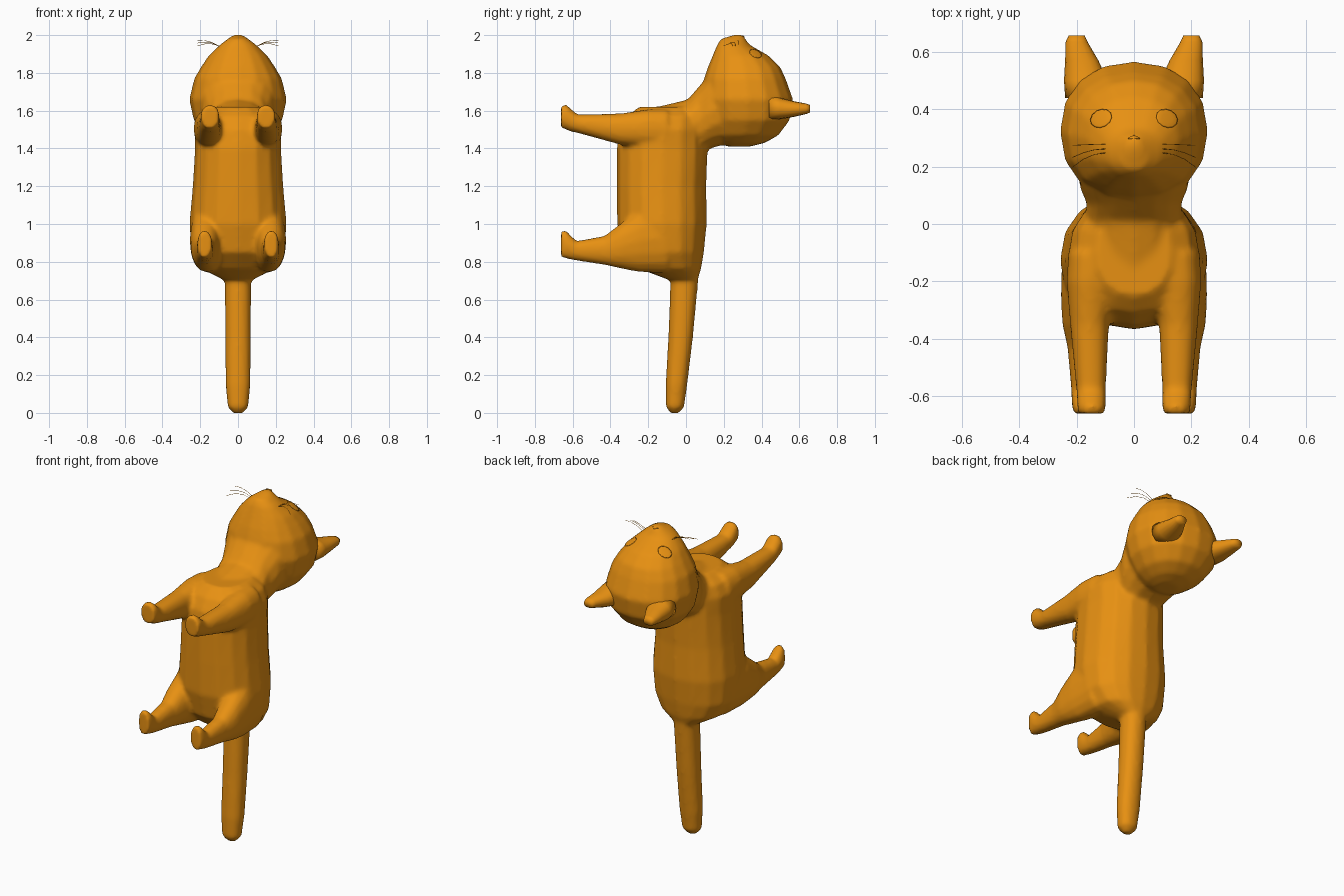
import bpy, bmesh, math
from mathutils import Vector
from mathutils.bvhtree import BVHTree

cube = bpy.data.objects.get("Cube")
if cube:
    bpy.data.objects.remove(cube)

# Single fur colour
fur = bpy.data.materials.new("orange_fur")
fur.use_nodes = True
fur.diffuse_color = (0.8, 0.28, 0.006, 1)
fur.node_tree.nodes["Principled BSDF"].inputs["Base Color"].default_value = fur.diffuse_color


def loft(bm, axis, rings, side=1, sides=16, power=0.9):
    """Rings are (position, x centre, x half width, low, high) along y or z."""
    loops = []
    for t, xc, hx, lo, hi in rings:
        loop = []
        for i in range(sides):
            a = math.tau * i / sides
            c, s = math.cos(a), math.sin(a)
            x = side * (xc + hx * math.copysign(abs(c) ** power, c))
            v = (lo + hi) / 2 + (hi - lo) / 2 * math.copysign(abs(s) ** power, s)
            loop.append(bm.verts.new((x, v, t) if axis == "z" else (x, t, v)))
        loops.append(loop)
    faces = [bm.faces.new(loops[0]), bm.faces.new(loops[-1])]
    for a, b in zip(loops, loops[1:]):
        for i in range(sides):
            j = (i + 1) % sides
            faces.append(bm.faces.new((a[i], a[j], b[j], b[i])))
    bmesh.ops.recalc_face_normals(bm, faces=faces)


def finish(name, bm):
    mesh = bpy.data.meshes.new(name)
    bm.to_mesh(mesh)
    bm.free()
    mesh.materials.append(fur)
    obj = bpy.data.objects.new(name, mesh)
    bpy.context.collection.objects.link(obj)
    mesh.shade_smooth()
    return obj


def select(obj):
    bpy.ops.object.select_all(action="DESELECT")
    obj.select_set(True)
    bpy.context.view_layer.objects.active = obj


bm = bmesh.new()
# Torso
loft(bm, "z", [(.7, 0, .07, -.08, .06), (.76, 0, .19, -.24, .08), (.85, 0, .245, -.33, .095),
               (1, 0, .258, -.365, .11), (1.2, 0, .24, -.367, .107), (1.4, 0, .228, -.367, .115),
               (1.5, 0, .23, -.35, .11), (1.57, 0, .2, -.31, .1), (1.62, 0, .13, -.25, .06)])
# Neck
loft(bm, "y", [(-.2, 0, .12, 1.3, 1.61), (-.05, 0, .17, 1.3, 1.645), (.01, 0, .175, 1.33, 1.66),
               (.07, 0, .165, 1.37, 1.73), (.13, 0, .19, 1.4, 1.8), (.24, 0, .2, 1.43, 1.85)])
# Head, with the muzzle on top
loft(bm, "z", [(1.41, 0, .06, .22, .34), (1.43, 0, .12, .17, .42), (1.47, 0, .18, .13, .49),
               (1.55, 0, .235, .1, .55), (1.66, 0, .259, .08, .567), (1.77, 0, .232, .095, .528),
               (1.83, 0, .197, .115, .5), (1.89, 0, .157, .14, .44), (1.95, 0, .095, .165, .335),
               (1.98, 0, .055, .185, .315), (2.003, 0, .02, .26, .3)])
# Tail
loft(bm, "z", [(-.003, 0, .022, -.08, -.04), (.03, 0, .055, -.107, -.01), (.15, 0, .066, -.108, .007),
               (.4, 0, .068, -.094, .037), (.7, 0, .07, -.082, .065), (.85, 0, .07, -.08, .08)])
# Legs with upturned paws
front_leg = [(-.1, .14, .09, 1.38, 1.61), (-.2, .15, .085, 1.4, 1.608), (-.35, .155, .068, 1.42, 1.585),
             (-.575, .15, .052, 1.482, 1.58), (-.615, .148, .051, 1.49, 1.615),
             (-.635, .148, .05, 1.5, 1.634), (-.661, .148, .047, 1.508, 1.628)]
hind_leg = [(-.1, .15, .1, .74, 1.12), (-.25, .165, .09, .745, 1.08), (-.35, .175, .075, .765, 1),
            (-.43, .176, .056, .783, .938), (-.58, .176, .043, .806, .91),
            (-.615, .176, .042, .812, .945), (-.635, .176, .04, .817, .968), (-.661, .176, .037, .822, .962)]
for side in (1, -1):
    loft(bm, "y", front_leg, side)
    loft(bm, "y", hind_leg, side)

# Fuse the limbs into one soft skin
body = finish("cat_body", bm)
remesh = body.modifiers.new("fuse", "REMESH")
remesh.mode = "VOXEL"
remesh.voxel_size = 0.012
remesh.use_smooth_shade = True
soften = body.modifiers.new("soften", "SMOOTH")
soften.factor = 0.5
soften.iterations = 6
select(body)
bpy.ops.object.convert(target="MESH")
body.data.shade_smooth()
skin = BVHTree.FromObject(body, bpy.context.evaluated_depsgraph_get())


def on_face(x, y):
    hit, normal, _, _ = skin.ray_cast(Vector((x, y, 3)), Vector((0, 0, -1)))
    return hit, normal


# Ears: wide at the base, blunt at the tip
for side, label in ((1, "left"), (-1, "right")):
    bm = bmesh.new()
    loft(bm, "y", [(.44, .155, .085, 1.55, 1.69), (.5, .168, .076, 1.555, 1.668),
                   (.57, .182, .058, 1.567, 1.65), (.635, .2, .038, 1.582, 1.638),
                   (.657, .2, .028, 1.59, 1.63)], side)
    finish(label + "_ear", bm)

    # Eyes: thin almond plates resting on the face
    hit, normal = on_face(side * .115, .368)
    bm = bmesh.new()
    bmesh.ops.create_uvsphere(bm, u_segments=12, v_segments=6, radius=1)
    bmesh.ops.scale(bm, vec=(.043, .035, .004), verts=bm.verts)
    eye = finish(label + "_eye", bm)
    eye.location = hit
    eye.rotation_euler = Vector((0, 0, 1)).rotation_difference(normal).to_euler()

    # Whiskers
    curve = bpy.data.curves.new(label + "_whiskers", "CURVE")
    curve.dimensions = "3D"
    curve.bevel_depth = 0.0012
    curve.bevel_resolution = 0
    for y, drop, lift in ((.278, .004, .03), (.262, .03, .015), (.248, .05, 0)):
        root, _ = on_face(side * .1, y)
        spline = curve.splines.new("POLY")
        spline.points.add(3)
        for i, point in enumerate(spline.points):
            f = i / 3
            arch = .012 * math.sin(math.pi * f)
            point.co = (side * (.1 + .115 * f), y - drop * f * f, root.z + lift * f + arch, 1)
    curve.materials.append(fur)
    whiskers = bpy.data.objects.new(label + "_whiskers", curve)
    bpy.context.collection.objects.link(whiskers)
    select(whiskers)
    bpy.ops.object.convert(target="MESH")

# Nose
hit, normal = on_face(0, .302)
bm = bmesh.new()
bmesh.ops.create_cone(bm, cap_ends=True, segments=3, radius1=.026, radius2=.02, depth=.008)
bmesh.ops.scale(bm, vec=(1, .4, 1), verts=bm.verts)
nose = finish("nose", bm)
nose.location = hit
nose.rotation_euler = Vector((0, 0, 1)).rotation_difference(normal).to_euler()
